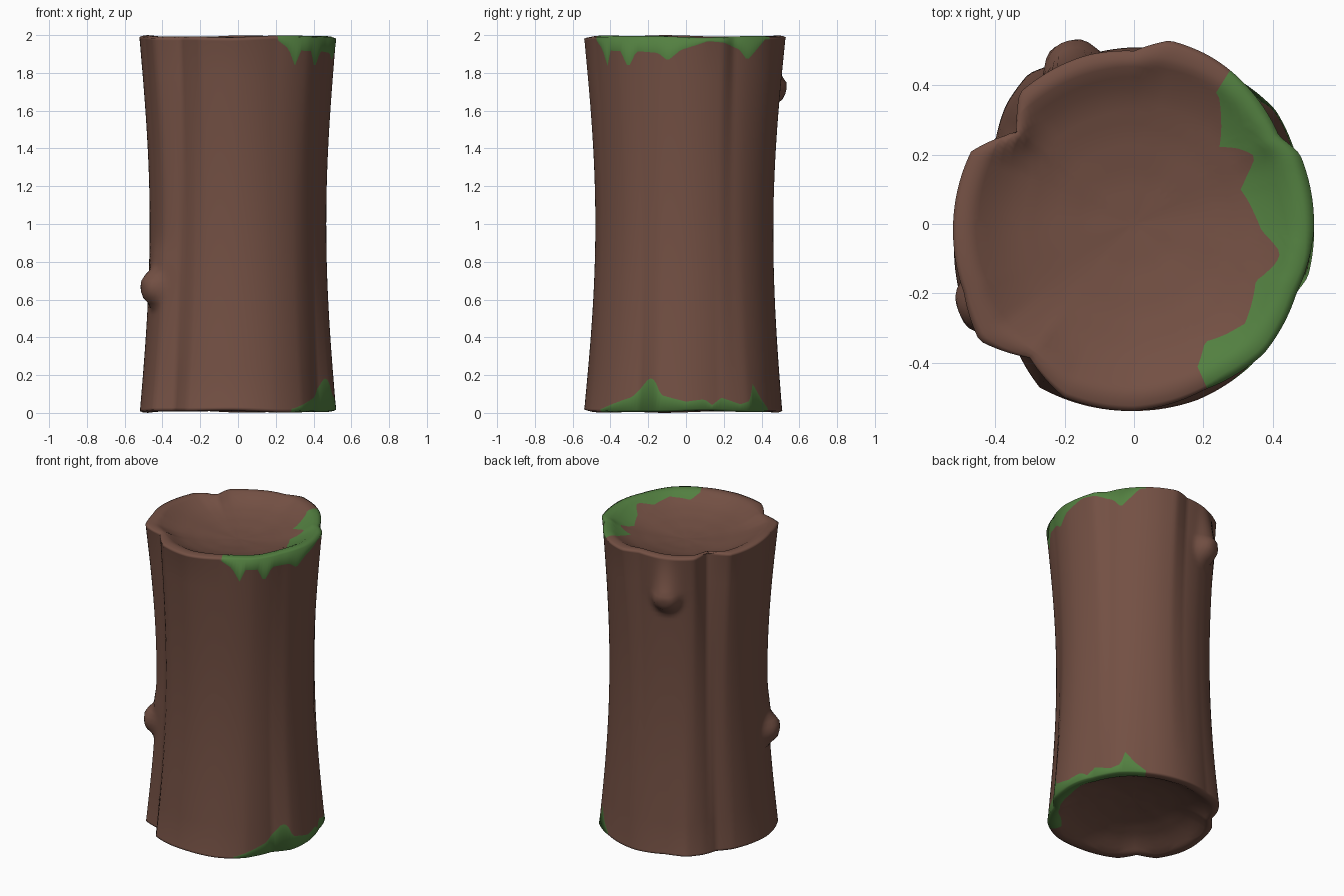
import bpy, bmesh
from math import radians, pi, sin, cos, exp, hypot

if "Cube" in bpy.data.objects:
    bpy.data.objects.remove(bpy.data.objects["Cube"])

SEGMENTS = 180
BODY_RINGS = 52
RIM_RINGS = 6
DISH_RINGS = 14
DISH_DEPTH = 0.115

# Outline of each end: (angle in degrees, radius)
TOP = [(-2, .52), (23, .52), (31, .49), (59, .525), (67, .533), (79, .54), (90, .5),
       (104, .505), (131, .503), (142, .43), (156, .515), (188, .525), (202, .53),
       (217, .56), (232, .49), (248, .54), (270, .54), (293, .52), (315, .53),
       (337, .51), (358, .52)]
BOTTOM = [(-17, .525), (0, .52), (20, .505), (39, .525), (60, .51), (90, .51),
          (110, .505), (125, .53), (137, .505), (148, .47), (160, .5), (180, .515),
          (200, .54), (216, .555), (228, .5), (240, .545), (270, .54), (290, .54),
          (310, .53), (330, .49), (343, .525)]
MEAN_RADIUS = .517
# Moss drips on the outside: (angle, length), and moss reach over the top rim
DRIPS_TOP = [(-67, .02), (-59, .07), (-54, .16), (-50, .08), (-42, .08), (-37, .17),
             (-31, .08), (-17, .09), (-11, .13), (-3, .07), (13, .02), (23, .03),
             (35, .07), (41, .13), (47, .08), (54, .02)]
DRIPS_BOTTOM = [(-57, .02), (-35, .08), (-23, .18), (-19, .17), (-15, .09), (0, .05),
                (11, .06), (16, .03), (22, .07), (34, .04), (41, .06), (44, .15),
                (51, .07), (58, .02)]
REACH_TOP = [(-67, .46), (-59, .4), (-50, .42), (-42, .435), (-25, .385),
             (-15, .425), (-11, .43), (-3, .37), (5, .35), (18, .325), (29, .39),
             (36, .36), (42, .325), (50, .39), (57, .45)]
# Branch stubs: (angle, height, reach, size)
KNOTS = [(111, 1.71, .07, .08), (207, .66, .07, .085)]


def sample(table, x):
    """Linear interpolation in a table of pairs, held at both ends."""
    if x <= table[0][0]:
        return table[0][1]
    for (x0, y0), (x1, y1) in zip(table, table[1:]):
        if x <= x1:
            return y0 + (y1 - y0) * (x - x0) / (x1 - x0)
    return table[-1][1]


def signed(a):
    return (a + 180) % 360 - 180


def outline(table, a):
    start = table[0][0]
    return sample(table, (a - start) % 360 + start)


def radius(a, z):
    blend = z / 2
    middle = sin(pi * blend)
    r = outline(BOTTOM, a) * (1 - blend) + outline(TOP, a) * blend
    # grooves soften and the trunk narrows towards the waist
    r += (MEAN_RADIUS - r) * .3 * middle
    r *= 1 - .1 * middle
    for ka, kz, reach, size in KNOTS:
        across = radians(signed(a - ka)) * r
        r += reach * exp(-(hypot(across, z - kz) / size) ** 4)
        # soft swelling above the stub
        r += .02 * exp(-(across / .1) ** 2 - ((z - kz - .12) / .1) ** 2)
    return r


def edge_wave(a):
    t = radians(a)
    return .006 + .004 * sin(3 * t + 1) + .002 * sin(7 * t)


def dish(t):
    """Depth of the rim and shallow hollow at a fraction of the end radius."""
    return DISH_DEPTH * sample([(0, 1), (.25, .93), (.5, .75), (.7, .5), (.82, .24),
                                (.89, .04), (.93, 0), (.97, .02), (1, .08)], t)


def reach(a, top):
    s = signed(a)
    if top:
        return sample(REACH_TOP, s) / outline(TOP, a)
    return .88 + .03 * sin(radians(s * 9))


def end_point(a, t, top):
    """The outline relaxes into a circle towards the middle of the hollow."""
    r = radius(a, 2 if top else 0)
    r = (MEAN_RADIUS + (r - MEAN_RADIUS) * t ** 4) * t
    height = edge_wave(a) * t + dish(t)
    return r * cos(radians(a)), r * sin(radians(a)), 2 - height if top else height


def side_point(a, z):
    r = radius(a, z)
    return r * cos(radians(a)), r * sin(radians(a)), z


def make_material(name, color):
    m = bpy.data.materials.new(name)
    m.use_nodes = True
    m.diffuse_color = (*color, 1)
    shader = m.node_tree.nodes["Principled BSDF"]
    shader.inputs["Base Color"].default_value = (*color, 1)
    shader.inputs["Roughness"].default_value = .9
    return m


bm = bmesh.new()
angles = [360 * i / SEGMENTS for i in range(SEGMENTS)]


def ring(point):
    return [bm.verts.new(point(a)) for a in angles]


def end_rings(top):
    """Rings from the outer edge over the rim, then in to the middle."""
    rim = [ring(lambda a, k=k: end_point(a, 1 + (reach(a, top) - 1) * k / RIM_RINGS, top))
           for k in range(RIM_RINGS + 1)]
    hollow = [ring(lambda a, k=k: end_point(a, reach(a, top) * (1 - k / DISH_RINGS), top))
              for k in range(1, DISH_RINGS)]
    return rim, hollow


def bridge(lower, upper, moss=None):
    for i in range(SEGMENTS):
        j = (i + 1) % SEGMENTS
        f = bm.faces.new((lower[i], lower[j], upper[j], upper[i]))
        f.smooth = True
        if moss:
            f.material_index = int(moss[0] < signed(angles[i] + 180 / SEGMENTS) < moss[1])


def strip(rings, moss=None):
    for lower, upper in zip(rings, rings[1:]):
        bridge(lower, upper, moss)


# Bark, with one ring following each moss line
MOSS_TOP, MOSS_BOTTOM = (-67, 58), (-58, 58)
low_line = ring(lambda a: side_point(a, edge_wave(a) + sample(DRIPS_BOTTOM, signed(a))))
body = [ring(lambda a, k=k: side_point(a, .22 + 1.56 * k / BODY_RINGS))
        for k in range(BODY_RINGS + 1)]
high_line = ring(lambda a: side_point(a, 2 - edge_wave(a) - sample(DRIPS_TOP, signed(a))))
top_rim, top_hollow = end_rings(True)
low_rim, low_hollow = end_rings(False)

strip([low_line] + body + [high_line])
strip([high_line] + top_rim, MOSS_TOP)
strip([top_rim[-1]] + top_hollow)
strip(low_rim[::-1] + [low_line], MOSS_BOTTOM)
strip(low_hollow[::-1] + [low_rim[-1]])

# Middle of each hollow
for last, z, flip in ((top_hollow[-1], 2 - DISH_DEPTH, False), (low_hollow[-1], DISH_DEPTH, True)):
    centre = bm.verts.new((0, 0, z))
    for i in range(SEGMENTS):
        pair = (last[i], last[(i + 1) % SEGMENTS])
        f = bm.faces.new((*(pair[::-1] if flip else pair), centre))
        f.smooth = True

bmesh.ops.recalc_face_normals(bm, faces=bm.faces)
mesh = bpy.data.meshes.new("hollow_log")
bm.to_mesh(mesh)
bm.free()
mesh.materials.append(make_material("bark brown", (.172, .08, .057)))
mesh.materials.append(make_material("moss green", (.086, .215, .052)))
log = bpy.data.objects.new("hollow_log", mesh)
bpy.context.collection.objects.link(log)
